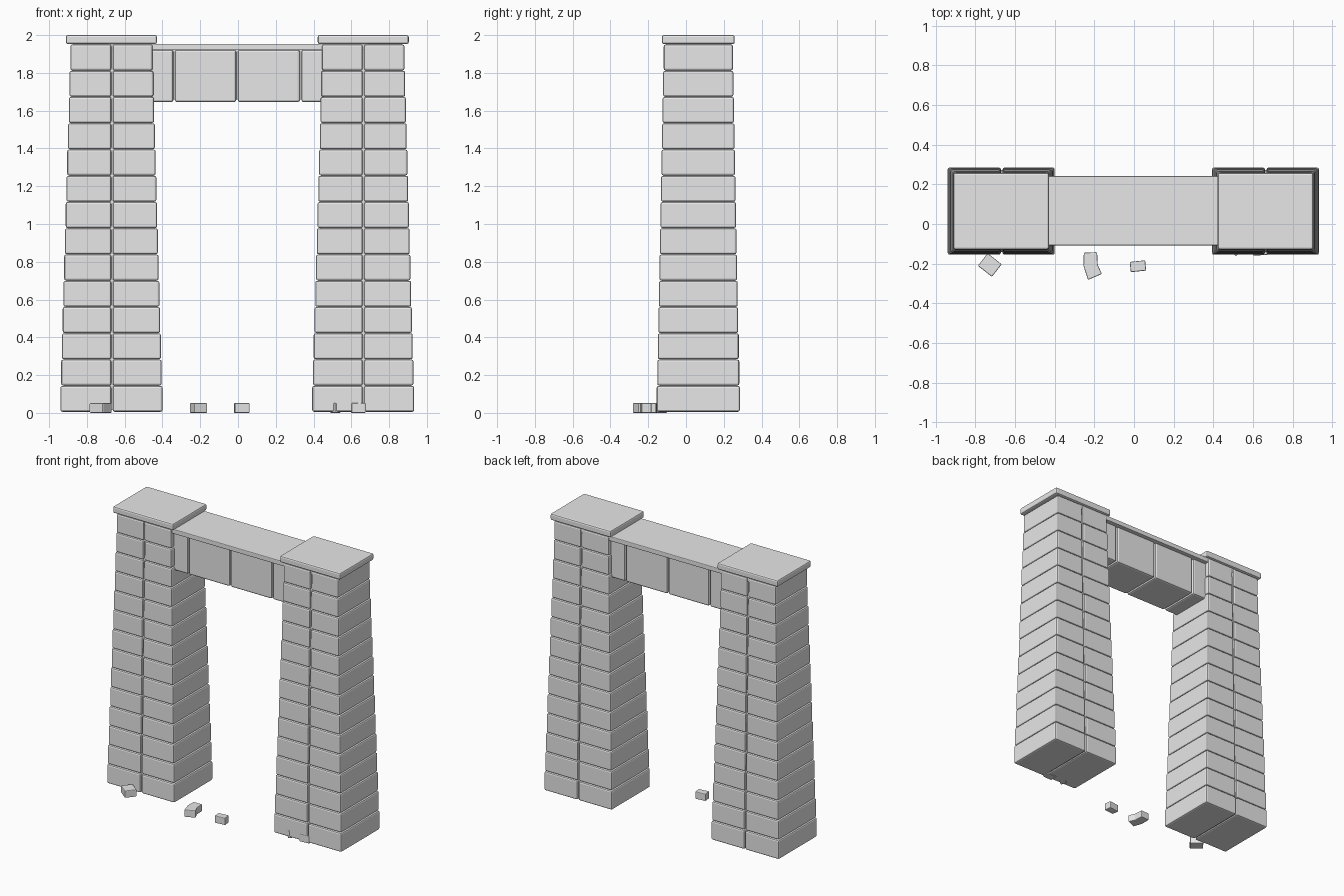
import bpy, bmesh
from math import radians
from mathutils import Matrix

default = bpy.data.objects.get("Cube")
if default:
    bpy.data.objects.remove(default)

stone = bpy.data.materials.new("grey_stone")
stone.use_nodes = True
GREY = (0.8, 0.8, 0.8, 1)
stone.diffuse_color = GREY
stone.node_tree.nodes["Principled BSDF"].inputs["Base Color"].default_value = GREY


def finish(name, bm, bevel=0):
    """Turn a bmesh into a flat-shaded stone object, with chamfered edges."""
    if bevel:
        bmesh.ops.bevel(bm, geom=bm.edges[:], offset=bevel, segments=2,
                        profile=0.5, affect='EDGES')
    bmesh.ops.recalc_face_normals(bm, faces=bm.faces[:])
    mesh = bpy.data.meshes.new(name)
    bm.to_mesh(mesh)
    bm.free()
    mesh.materials.append(stone)
    obj = bpy.data.objects.new(name, mesh)
    bpy.context.collection.objects.link(obj)
    return obj


def box(name, x, y, z, bevel=0.01):
    """Chamfered box from (min, max) ranges."""
    bm = bmesh.new()
    size = [r[1] - r[0] for r in (x, y, z)]
    mid = [sum(r) / 2 for r in (x, y, z)]
    bmesh.ops.create_cube(bm, size=1, matrix=Matrix.Translation(mid) @ Matrix.Diagonal((*size, 1)))
    return finish(name, bm, bevel)


def prism(name, outline, z, bevel=0.005):
    """Chamfered slab of stone from a plan outline."""
    bm = bmesh.new()
    face = bm.faces.new([bm.verts.new((px, py, z[0])) for px, py in outline])
    top = bmesh.ops.extrude_face_region(bm, geom=[face])["geom"]
    bmesh.ops.translate(bm, vec=(0, 0, z[1] - z[0]),
                        verts=[v for v in top if isinstance(v, bmesh.types.BMVert)])
    return finish(name, bm, bevel)


COURSES = 14
BASE, TOP = 0.006, 1.952
PITCH = (TOP - BASE) / COURSES
MID_Y = 0.065


def pillar(side, cx, joint):
    # Paired blocks, each course a little narrower than the one below
    for i in range(COURSES):
        t = i / (COURSES - 1)
        hx = 0.27 - 0.052 * t
        hy = 0.22 - 0.037 * t
        y = (MID_Y - hy, MID_Y + hy)
        z = (BASE + i * PITCH, BASE + (i + 1) * PITCH - 0.002)
        box(f"{side}_block_{i + 1}_a", (cx - hx, joint - 0.004), y, z)
        box(f"{side}_block_{i + 1}_b", (joint + 0.004, cx + hx), y, z)
    # Mortar core that closes the joints
    bm = bmesh.new()
    bmesh.ops.create_cube(bm, size=2)
    for v in bm.verts:
        up = v.co.z > 0
        hx, hy = (0.204, 0.17) if up else (0.255, 0.206)
        v.co = (cx + v.co.x * hx, MID_Y + v.co.y * hy, TOP if up else BASE + 0.01)
    finish(f"{side}_mortar_core", bm)
    # Cap stone
    box(f"{side}_cap", (cx - 0.241, cx + 0.241), (MID_Y - 0.193, MID_Y + 0.193), (1.953, 2.0))


pillar("right", -0.67, -0.667)
pillar("left", 0.663, 0.664)

# Lintel: four blocks, a recessed core and a thin slab on top
edges = (-0.675, -0.338, -0.005, 0.332, 0.67)
for i, (a, b) in enumerate(zip(edges, edges[1:])):
    box(f"lintel_block_{i + 1}", (a + 0.004, b - 0.004), (-0.085, 0.217), (1.645, 1.922), 0.012)
box("lintel_core", (-0.6, 0.6), (-0.07, 0.2), (1.66, 1.92), 0)
box("lintel_slab", (-0.69, 0.69), (-0.108, 0.242), (1.92, 1.954), 0.005)


# Fallen stones on the ground
def rubble(name, x, y, w, d, turn):
    obj = box(name, (-w / 2, w / 2), (-d / 2, d / 2), (0, 0.052), 0.005)
    obj.location = (x, y, 0)
    obj.rotation_euler.z = radians(turn)


rubble("fallen_stone_1", -0.727, -0.207, 0.09, 0.08, -38)
rubble("fallen_stone_2", 0.02, -0.213, 0.078, 0.052, 6)
rubble("fallen_stone_3", 0.515, -0.133, 0.042, 0.042, 40)
rubble("fallen_stone_4", 0.637, -0.13, 0.075, 0.055, 3)
prism("fallen_chip", [(-0.253, -0.145), (-0.255, -0.21), (-0.232, -0.282),
                      (-0.162, -0.252), (-0.183, -0.205), (-0.186, -0.142)], (0, 0.052))
